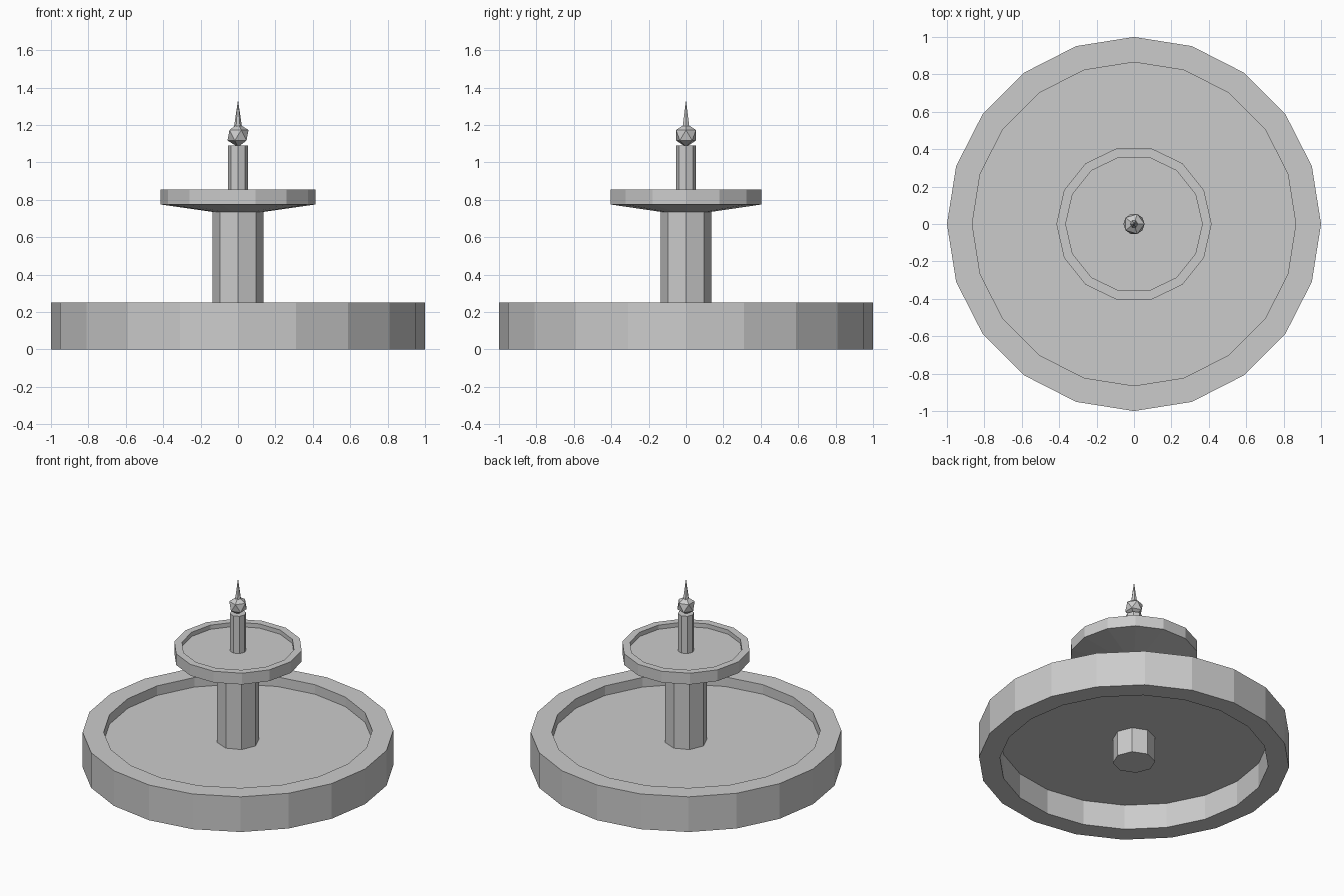
import bpy
import bmesh
import math

if "Cube" in bpy.data.objects:
    bpy.data.objects.remove(bpy.data.objects["Cube"])

stone = bpy.data.materials.new("pale grey stone")
stone.diffuse_color = (0.6, 0.6, 0.6, 1)
stone.use_nodes = True
stone.node_tree.nodes["Principled BSDF"].inputs["Base Color"].default_value = stone.diffuse_color


def finish(name, bm):
    bmesh.ops.recalc_face_normals(bm, faces=bm.faces[:])
    mesh = bpy.data.meshes.new(name)
    bm.to_mesh(mesh)
    bm.free()
    mesh.materials.append(stone)
    obj = bpy.data.objects.new(name, mesh)
    bpy.context.collection.objects.link(obj)
    return obj


def lathe(name, profile, sides, closed=False):
    """Turn (radius, z) points around z; open profiles get end caps."""
    bm = bmesh.new()
    rings = []
    for r, z in profile:
        if r == 0:
            rings.append([bm.verts.new((0, 0, z))] * sides)
        else:
            rings.append([bm.verts.new((r * math.cos(2 * math.pi * i / sides),
                                        r * math.sin(2 * math.pi * i / sides), z))
                          for i in range(sides)])
    pairs = list(zip(rings, rings[1:]))
    if closed:
        pairs.append((rings[-1], rings[0]))
    for a, b in pairs:
        for i in range(sides):
            j = (i + 1) % sides
            bm.faces.new(list(dict.fromkeys((a[i], a[j], b[j], b[i]))))
    if not closed:
        for ring, point in ((rings[0], profile[0]), (rings[-1], profile[-1])):
            if point[0] > 0:
                bm.faces.new(ring)
    return finish(name, bm)


# Lower basin: open ring wall with a raised floor
lathe("basin_wall", [(1, 0), (1, 0.25), (0.865, 0.25), (0.865, 0)], 20, closed=True)
lathe("basin_floor", [(0.865, 0.178), (0.865, 0.182)], 20)

# Main column, reaching the ground below the floor
lathe("lower_column", [(0.137, 0), (0.137, 0.735)], 8)

# Upper bowl: tapered underside, rim and shallow floor
lathe("upper_bowl", [(0.10, 0.73), (0.415, 0.775), (0.415, 0.855),
                     (0.365, 0.855), (0.365, 0.825)], 14)

# Upper column
lathe("upper_column", [(0.053, 0.82), (0.053, 1.09)], 8)

# Faceted ball
bm = bmesh.new()
bmesh.ops.create_icosphere(bm, subdivisions=1, radius=0.063)
bmesh.ops.translate(bm, verts=bm.verts[:], vec=(0, 0, 1.145))
finish("finial_ball", bm)

# Spike
lathe("finial_spike", [(0.024, 1.17), (0, 1.335)], 6)
